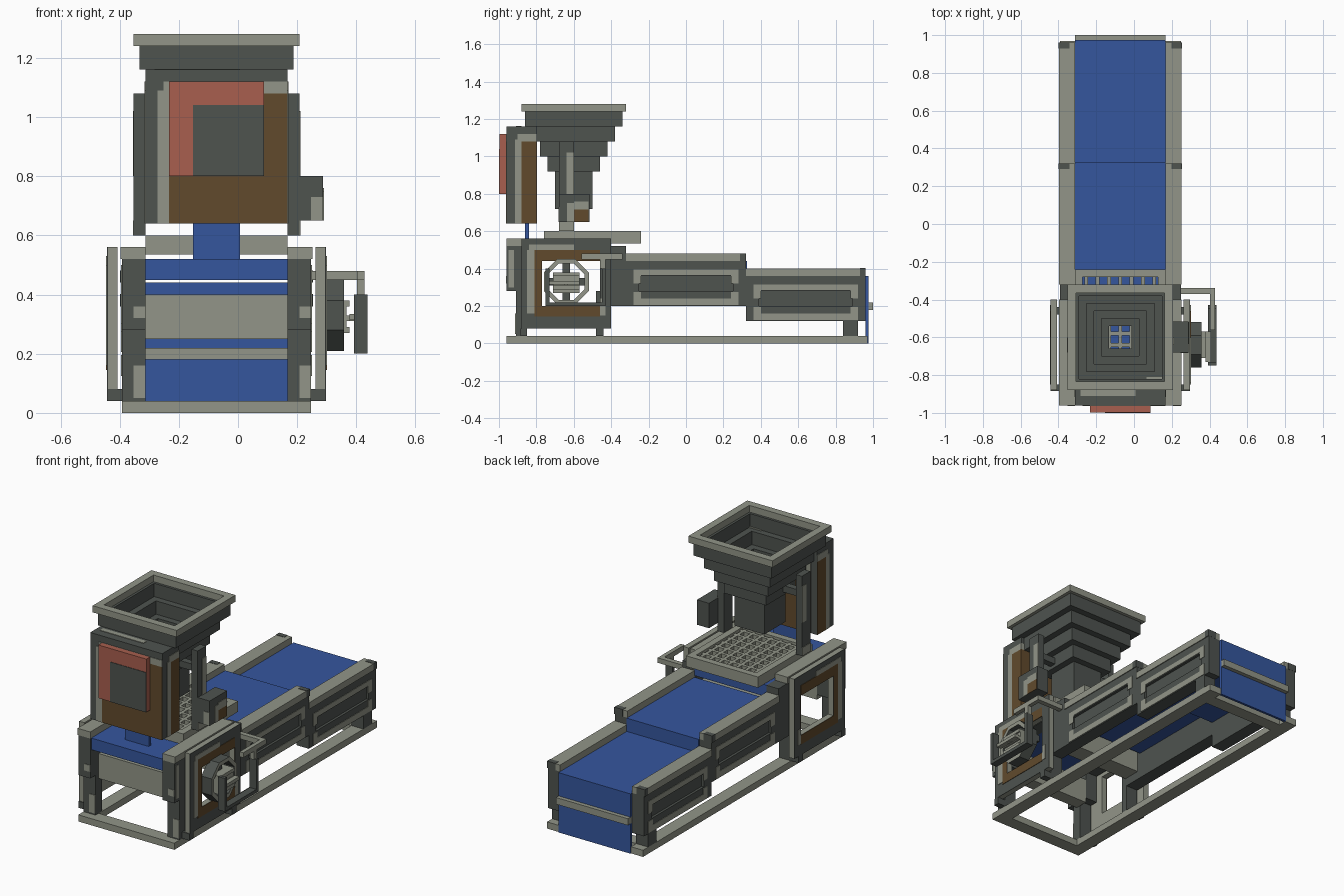
import bpy, bmesh, math
from mathutils import Matrix, Vector

cube = bpy.data.objects.get("Cube")
if cube:
    bpy.data.objects.remove(cube, do_unlink=True)

UNIT = 0.01                 # sizes below are in hundredths
CENTRE_X = -0.0725          # middle of the conveyor


def material(name, *rgb):
    linear = [((c / 255 + 0.055) / 1.055) ** 2.4 for c in rgb] + [1]
    mat = bpy.data.materials.new(name)
    mat.use_nodes = True
    mat.diffuse_color = linear
    mat.node_tree.nodes["Principled BSDF"].inputs["Base Color"].default_value = linear
    return mat


DARK = material("dark grey metal", 78, 83, 79)
LIGHT = material("light grey metal", 146, 149, 136)
BROWN = material("rust brown", 97, 74, 44)
BLUE = material("belt blue", 53, 86, 158)
RED = material("panel red", 168, 95, 78)


def finish(name, bm, *mats):
    mesh = bpy.data.meshes.new(name)
    bm.to_mesh(mesh)
    bm.free()
    for mat in mats:
        mesh.materials.append(mat)
    obj = bpy.data.objects.new(name, mesh)
    obj.location.x = CENTRE_X
    bpy.context.collection.objects.link(obj)
    return obj


def boxes(name, mat, *spans):
    """One object from several boxes, each given as x, y and z spans."""
    bm = bmesh.new()
    for span in spans:
        size = [(b - a) * UNIT for a, b in span]
        mid = [(a + b) / 2 * UNIT for a, b in span]
        bmesh.ops.create_cube(bm, size=1, matrix=Matrix.Translation(Vector(mid))
                              @ Matrix.Diagonal((*size, 1)))
    return finish(name, bm, mat)


def flip(span):
    (a, b), y, z = span
    return (-b, -a), y, z


def both(name, mat, *spans):
    boxes("left_" + name, mat, *spans)
    boxes("right_" + name, mat, *[flip(s) for s in spans])


def ring(u, v, iu, iv):
    """Four spans that surround an opening iu, iv inside u, v."""
    return [((u[0], iu[0]), v), ((iu[1], u[1]), v),
            (iu, (v[0], iv[0])), (iu, (iv[1], v[1]))]


def ring_x(x, y, z, iy, iz):
    return [(x, a, b) for a, b in ring(y, z, iy, iz)]


def ring_z(z, half, inner, y=-60):
    return [(a, b, z) for a, b in ring((-half, half), (y - half, y + half),
                                       (-inner, inner), (y - inner, y + inner))]


RAIL, BELT = (24, 32), (-24, 24)

# Base frame
boxes("base_frame", LIGHT, (RAIL, (-96, 97), (0, 4)), flip((RAIL, (-96, 97), (0, 4))),
      (BELT, (-96, -88), (0, 4)), (BELT, (84, 92), (0, 4)))

# Two conveyor sections stepping down
for label, y, z in (("upper", 0, 44), ("lower", 64, 36)):
    y0, y1 = y - 32, y + 32
    both(label + "_side_panel", DARK,
         ((24, 30.5), (y0, y1), (z - 24, z)),
         (RAIL, (y0, y1), (z - 8, z)), (RAIL, (y0, y1), (z - 24, z - 16)),
         (RAIL, (y0, y - 25), (z - 16, z - 8)), (RAIL, (y + 25, y1), (z - 16, z - 8)))
    both(label + "_rail_cap", LIGHT, ((24, 32.5), (y0, y1), (z, z + 4)))
    both(label + "_cap_wear", DARK, ((27, 32.6), (y + 29, y1 + .1), (z, z + 4.2)))
    face = (32, 32.3)
    both(label + "_panel_wear", LIGHT,
         (face, (y - 28, y + 28), (z - 7.5, z - 4.5)),
         (face, (y - 28, y + 28), (z - 23.5, z - 20)),
         *[(face, (y + s - 2, y + s + 2), (a, b)) for s in (-26, 26)
           for a, b in ((z - 12, z - 7.5), (z - 20, z - 16.5))])
    boxes(label + "_belt", BLUE, (BELT, (y0, y1 + .5), (z - 8, z)))
both("rear_leg", DARK, (RAIL, (84, 92), (4, 12)))
boxes("end_curtain", BLUE, (BELT, (96, 97.5), (0, 36)))
boxes("end_bar", LIGHT, (BELT, (95, 100), (18, 22)))

# Front section
boxes("front_belt", BLUE, (BELT, (-95, -32), (45, 52)))
both("front_side_panel", DARK, (RAIL, (-96, -80), (28, 52)), (RAIL, (-80, -32), (45, 52)),
     (RAIL, (-44, -32), (20, 45)))
both("front_rail_cap", LIGHT, ((24, 32.5), (-96, -40), (52, 56)))
both("front_leg", DARK, (RAIL, (-91, -85), (4, 28)), (RAIL, (-48, -44), (4, 28)))
boxes("front_drum_cover", LIGHT, (BELT, (-88, -80), (25, 40)))
boxes("rear_drum_cover", LIGHT, (BELT, (-45, -34), (25, 40)))
boxes("front_wear", LIGHT, *[((a, a + 4), y, z) for a in (-28, 28)
      for y, z in (((-96.3, -96), (32, 36)), ((-91.3, -91), (5, 16)))])
both("front_panel_wear", LIGHT, ((32, 32.3), (-95, -92), (30, 50)))

# Side guard plates with a square window
hole_y, hole_z = (-77, -46), (20, 44)
both("guard_plate", LIGHT, *ring_x((33.5, 36.7), (-88, -40), (8, 56), hole_y, hole_z))
both("guard_face", DARK, *ring_x((36.7, 37), (-88, -40), (8, 56), hole_y, hole_z))
both("guard_rust", BROWN, *ring_x((37, 37.3), (-81, -46), (14.5, 50), hole_y, hole_z))
both("guard_wear", LIGHT, ((37, 37.3), (-85, -81), (16, 50)),
     ((37, 37.3), (-84, -60), (50, 53)), ((37, 37.3), (-46, -43), (15, 24)))
both("guard_foot", DARK, ((32, 37), (-88.5, -85), (4, 8)), ((32, 37), (-48, -44), (4, 8)))

# Motor with an eight-sided housing
bm = bmesh.new()
rows = []
for x, radius in ((36, 13), (43, 13), (43, 10.5), (36, 10.5)):
    rows.append([bm.verts.new(Vector((x, -64 + radius * math.cos(a), 33 + radius * math.sin(a))) * UNIT)
                 for a in [(k + .5) * math.pi / 4 for k in range(8)]])
for r in range(4):
    for k in range(8):
        n, m = (r + 1) % 4, (k + 1) % 8
        bm.faces.new((rows[r][k], rows[r][m], rows[n][m], rows[n][k]))
bmesh.ops.recalc_face_normals(bm, faces=bm.faces)
for f in bm.faces:
    f.material_index = 1 if abs(f.normal.x) > .5 else 0
finish("motor_housing", bm, DARK, LIGHT)
boxes("motor_spokes", DARK, ((34, 40), (-66, -62), (21, 45)), ((34, 40), (-76, -52), (31, 35)))
boxes("motor_core", LIGHT, ((37, 44), (-71, -57), (27, 38)))
boxes("motor_fins", LIGHT, *[((44, 45), (-71, -57), (z, z + 2)) for z in (27, 31, 36)],
      ((44, 46.5), (-65, -63), (31, 33)))

# Bent pipe and bracket beside the motor
boxes("pipe", LIGHT, ((30, 50), (-37, -34), (45, 48)), ((47.5, 50), (-56, -37), (45, 48)),
      ((47.5, 50), (-46, -43), (40, 45)))
boxes("pipe_bracket", DARK, ((46.5, 51), (-75, -43), (20, 22)),
      ((46.5, 51), (-75, -73), (22, 40)), ((46.5, 51), (-45, -43), (22, 40)))
boxes("bracket_rod", LIGHT, ((45, 48), (-73, -57), (31.5, 33.5)))

# Sieve under the hopper
sieve_z = (55, 59)
bars = [((k * 6 - 1, k * 6 + 1), (-72, -28), sieve_z) for k in range(-3, 4)]
bars += [((-20, 20), (y - 1, y + 1), sieve_z) for y in range(-70, -28, 6)]
frame = ring(BELT, (-76, -24), (-20, 20), (-72, -28))
boxes("sieve", LIGHT, *bars, *[(a, b, (53.5, 60)) for a, b in frame])

# Stepped hopper
boxes("hopper_rim", LIGHT, *ring_z((124, 128), 28, 23.5))
steps = [(116, 124, 26), (108, 116, 22), (100, 108, 18), (92, 100, 14), (72, 92, 10)]
boxes("hopper", DARK, *[s for low, high, half in steps
                        for s in ring_z((low, high), half, half - 4)])

# Hopper posts and side box
both("hopper_post", DARK, ((24, 28), (-68, -60), (60, 108)))
both("post_beam", DARK, ((10, 24), (-66, -62), (94, 98)))
both("post_wear", LIGHT, ((28, 28.3), (-64, -60), (80, 102)), ((28, 28.3), (-68, -60), (60, 65)))
boxes("side_box", DARK, ((28, 36), (-68, -51.5), (65, 80)))
boxes("side_box_wear", LIGHT, ((36, 36.3), (-63.5, -60), (65, 75)),
      ((36, 36.3), (-60, -52), (71.5, 76)), ((32, 36), (-68.3, -68), (65, 73)))
boxes("side_box_rust", BROWN, ((36, 36.3), (-60, -52), (65, 71.5)))

# Control cabinet with worn and rusted faces
boxes("cabinet", DARK, (BELT, (-96, -80), (64, 116)))
both("cabinet_side_wear", LIGHT, ((24, 24.3), (-91.5, -88), (64, 109)),
     ((24, 24.3), (-90, -80), (108, 112)))
both("cabinet_side_rust", BROWN, ((24, 24.3), (-88, -80), (64, 108)))
for label, y in (("front", (-96.3, -96)), ("back", (-80, -79.7))):
    boxes(f"cabinet_{label}_wear", LIGHT, ((-20, -16), y, (64, 109)), ((-18, 24), y, (108, 112)))
    boxes(f"cabinet_{label}_rust", BROWN, ((-16, 24), y, (64, 108)))
boxes("cabinet_top_wear", LIGHT, ((-21, 8), (-91, -88), (116, 116.3)),
      ((14, 22), (-83, -81), (116, 116.3)))
boxes("red_panel", RED, ((-16, 16), (-99.7, -96), (80, 112)))
boxes("panel_screen", DARK, ((-8, 16), (-100, -99.7), (80, 104)))
boxes("cabinet_support", BLUE, ((-8, 8), (-86, -84), (52, 64)))
